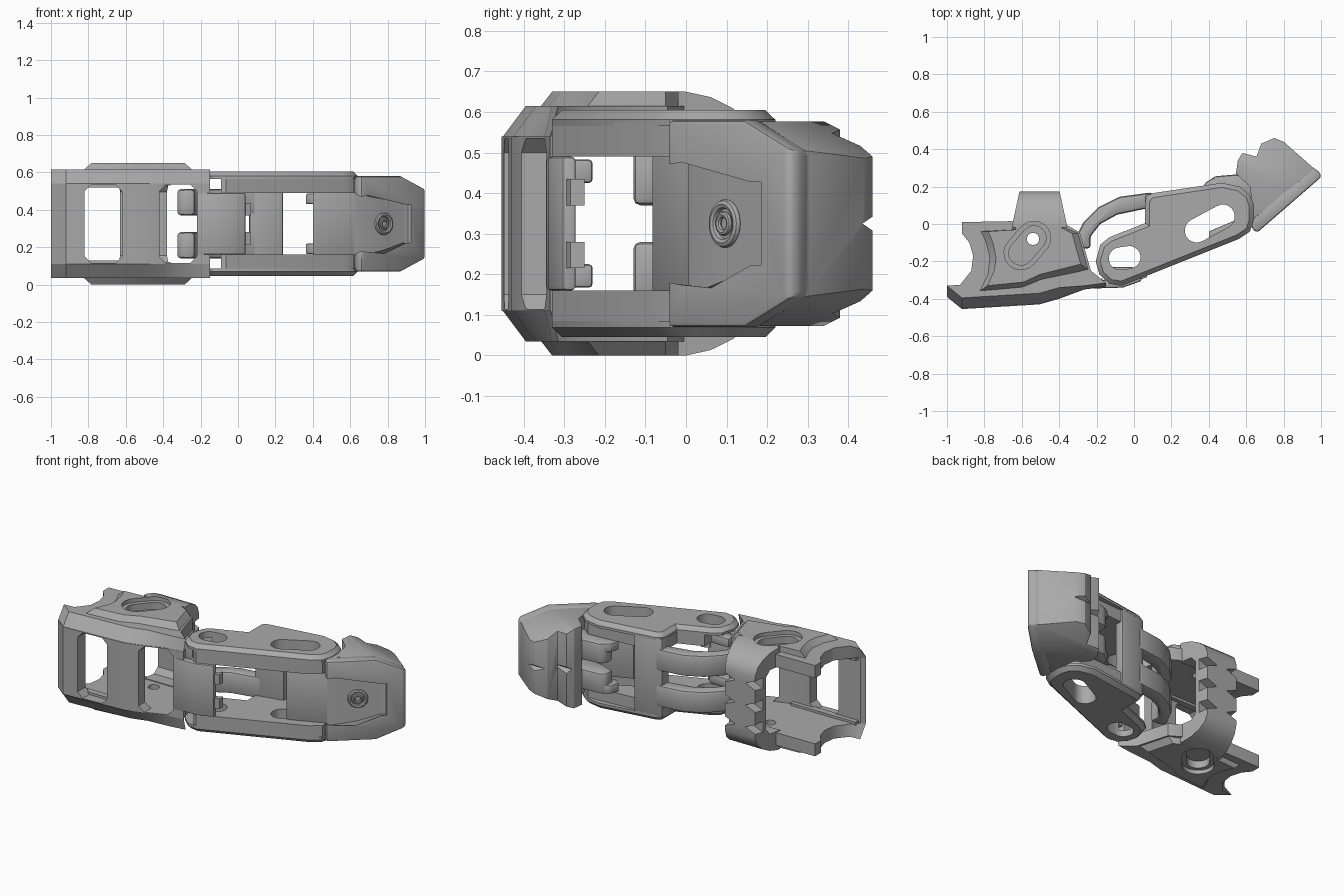
import bpy, bmesh, math
from mathutils import Vector

if "Cube" in bpy.data.objects:
    bpy.data.objects.remove(bpy.data.objects["Cube"])

MID = 0.325  # height of the symmetry plane
grey = bpy.data.materials.new("satin grey")
grey.use_nodes = True
grey.diffuse_color = (0.4, 0.4, 0.4, 1)
grey.node_tree.nodes["Principled BSDF"].inputs["Base Color"].default_value = (0.4, 0.4, 0.4, 1)

# Extrusion along z, y or x: outline (a, b) and depth c to model axes
AXES = {'z': lambda a, b, c: (a, b, c), 'y': lambda a, b, c: (a, c, b), 'x': lambda a, b, c: (c, a, b)}


def activate(ob):
    bpy.ops.object.select_all(action='DESELECT')
    ob.select_set(True)
    bpy.context.view_layer.objects.active = ob


def modify(ob, kind, **settings):
    """Add a modifier and apply it."""
    activate(ob)
    mod = ob.modifiers.new(kind.title(), kind)
    for key, value in settings.items():
        setattr(mod, key, value)
    bpy.ops.object.modifier_apply(modifier=mod.name)


def finish(ob, angle=32):
    activate(ob)
    bpy.ops.object.shade_smooth_by_angle(angle=math.radians(angle))


def prism(name, pts, z0, z1, cap=0, soft=0, mirror=False, axis='z', tweak=None):
    """Extrude an outline; cap chamfers the top rim, soft rounds all sharp edges."""
    bm = bmesh.new()
    low = [bm.verts.new((x, y, z0)) for x, y in pts]
    high = [bm.verts.new((x, y, z1)) for x, y in pts]
    bm.faces.new(low)
    top = bm.faces.new(high)
    for i in range(len(pts)):
        j = (i + 1) % len(pts)
        bm.faces.new((low[i], low[j], high[j], high[i]))
    bm.normal_update()
    bmesh.ops.recalc_face_normals(bm, faces=bm.faces)
    if cap:
        bmesh.ops.bevel(bm, geom=top.edges[:], offset=cap, segments=1, affect='EDGES', clamp_overlap=True)
    for v in bm.verts:
        v.co = Vector(AXES[axis](*v.co))
    if tweak:
        tweak(bm)
    bm.normal_update()
    bmesh.ops.recalc_face_normals(bm, faces=bm.faces)
    mesh = bpy.data.meshes.new(name)
    bm.to_mesh(mesh)
    bm.free()
    mesh.materials.append(grey)
    ob = bpy.data.objects.new(name, mesh)
    ob.location.z = MID
    bpy.context.collection.objects.link(ob)
    if soft:
        modify(ob, 'BEVEL', width=soft, segments=2, limit_method='ANGLE', angle_limit=math.radians(35))
    if mirror:
        modify(ob, 'MIRROR', use_axis=(False, False, True))
    finish(ob)
    return ob


def cut(ob, *cutters):
    for c in cutters:
        modify(ob, 'BOOLEAN', operation='DIFFERENCE', solver='EXACT', object=c)
    finish(ob)


def discard(*cutters):
    for c in cutters:
        bpy.data.objects.remove(c)


def slot(a, b, r, n=10):
    """Outline of a round-ended slot from a to b."""
    a, b = Vector(a), Vector(b)
    base = math.atan2(b.y - a.y, b.x - a.x) + math.pi / 2
    arc = [(c, base + s + math.pi * i / n) for c, s in ((a, 0), (b, math.pi)) for i in range(n + 1)]
    return [(c.x + r * math.cos(t), c.y + r * math.sin(t)) for c, t in arc]


def box(x0, x1, y0, y1):
    return [(x0, y0), (x1, y0), (x1, y1), (x0, y1)]


def rounded(x0, x1, h, r):
    return [(x0 + r, -h), (x1 - r, -h), (x1, r - h), (x1, h - r),
            (x1 - r, h), (x0 + r, h), (x0, h - r), (x0, r - h)]


# Base segment: front wall with two windows
front_edge = [(-.15, -.335), (-.265, -.35), (-.4, -.4), (-.505, -.43), (-.92, -.455), (-1, -.39)]
wall = prism("base_front_wall", front_edge + [(-.975, -.37), (-.5, -.365), (-.28, -.295), (-.17, -.29)],
             -.215, .215)
windows = [prism("window", rounded(x, x + .2, .21, .035), -.6, -.2, axis='y') for x in (-.82, -.42)]
cut(wall, *windows)
discard(*windows)
prism("base_inner_ledge", box(-.96, -.5, -.38, -.34), .195, .215, mirror=True)


# Side plates with a chamfer sloping into the front wall
def slope_front(bm):
    for v in bm.verts:
        if v.co.z > .28 and v.co.y < -.331:
            v.co.y += .06 if v.co.y < -.36 else .02


sides = prism("base_side_plates", front_edge + [
    (-.93, -.325), (-.87, -.25), (-.86, -.17), (-.88, -.1), (-.92, -.05), (-.92, .01),
    (-.66, .015), (-.36, -.005), (-.29, -.045), (-.23, -.25)],
    .21, .29, mirror=True, tweak=slope_front)


# Rear band wrapping around the back, with knuckle notches
def narrow_back(bm):
    for v in bm.verts:
        v.co.x = -.505 + (v.co.x + .505) * (1 - 1.5 * max(0, v.co.y))


half_band = [(-.02, .205), (-.02, .325), (0, .325), (.06, .312), (.115, .285), (.155, .25), (.175, .2)]
half_inner = [(.09, .17), (.06, .205)]
profile = half_band + [(y, -z) for y, z in reversed(half_band)]
profile += [(y, -z) for y, z in reversed(half_inner)] + half_inner
band = prism("base_rear_band", profile, -.65, -.36, axis='x', tweak=narrow_back)
notches = [prism("notch", [(x, z - .045), (x + d, z), (x, z + .045)], .115, .3, axis='y')
           for x, d in ((-.36, -.11), (-.65, .11)) for z in (-.14, 0, .14)]
cut(band, *notches)
discard(*notches)


# Raised side pads with sloping flanks and a recessed slot
def slope_pad(bm):
    for v in bm.verts:
        if v.co.z > .3 and v.co.y < -.015:
            v.co.x = -.53 + (v.co.x + .53) * .83
            v.co.y += .035 if v.co.y < -.22 else 0


pads = prism("base_side_pads", [
    (-.83, -.04), (-.65, -.03), (-.645, 0), (-.365, 0), (-.36, -.02), (-.29, -.05), (-.235, -.25),
    (-.5, -.305), (-.6, -.345), (-.835, -.365), (-.79, -.28), (-.78, -.18), (-.8, -.1)],
    .28, .325, mirror=True, tweak=slope_pad)
for r, z in ((.09, .3), (.065, .255)):
    recess = prism("recess", slot((-.605, -.155), (-.535, -.075), r), z, .4, mirror=True)
    for part in (pads, sides, band):
        cut(part, recess)
    discard(recess)
hole = prism("hole", slot((-.541, -.08), (-.539, -.08), .032), -.5, .5)
cut(pads, hole)
cut(sides, hole)
discard(hole)

# Hinge tongue of the base and its ears
prism("hinge_tongue", [(-.22, -.345), (-.06, -.34), (.04, -.305), (.04, -.27), (-.06, -.295), (-.22, -.3)],
      -.165, .165, soft=.01)
prism("hinge_ears", box(-.14, 0, -.3, -.23), .1, .158, soft=.01, mirror=True)
prism("hinge_tabs", [(.02, -.3), (.07, -.285), (.07, -.25), (.02, -.27)], .045, .11, mirror=True)

# Middle segment: two slotted side plates
outline = [(-.205, -.2), (-.185, -.27), (-.13, -.32), (-.065, -.33), (.56, -.08), (.62, -.04),
           (.64, .02), (.64, .1), (.62, .155), (.565, .2), (.47, .22), (.1, .165), (.072, .15),
           (.06, .12), (.06, .005), (-.13, -.07), (-.18, -.11)]
plates = prism("middle_side_plates", outline, .24, .28, cap=.024, mirror=True)
inner = prism("middle_inner_plates", [
    (-.09, -.32), (-.065, -.33), (.56, -.08), (.62, -.03), (.62, .14), (.56, .19), (.1, .16),
    (.065, .12), (.065, .0), (-.09, -.06)], .165, .25, mirror=True)
slots = [prism("slot", slot(a, b, r), -.5, .5) for a, b, r in (
    ((-.075, -.185), (-.025, -.178), .06), ((.335, -.035), (.475, .04), .064))]
for part in (plates, inner):
    cut(part, *slots)
discard(*slots)

# Back panel and the two curved straps reaching into the base
prism("middle_back_panel", [(.06, .085), (.24, .12), (.24, .185), (.1, .165), (.06, .155)],
      -.25, .25, soft=.01)
prism("middle_straps", [
    (.1, .17), (-.08, .145), (-.19, .09), (-.27, .01), (-.305, -.06), (-.33, -.1), (-.3, -.13),
    (-.23, -.13), (-.235, -.07), (-.18, 0), (-.09, .05), (.1, .09)],
    .045, .185, soft=.018, mirror=True)


# Fingertip: flanks taper towards the end
def taper(bm):
    for s in (-1, 1):
        bmesh.ops.bisect_plane(bm, geom=bm.verts[:] + bm.edges[:] + bm.faces[:], clear_outer=True,
                               plane_co=(1, .26, .185 * s), plane_no=Vector((.2175, .372, s)).normalized())
        bmesh.ops.holes_fill(bm, edges=[e for e in bm.edges if e.is_boundary])


def narrow_end(bm):
    for v in bm.verts:
        if v.co.x > .8:
            v.co.z *= .6


dish = prism("dish", [(.35, -.25), (.8, -.1), (.95, .17), (.91, .195), (.88, .18), (.78, .095),
                      (.66, .022), (.35, -.11)], -.17, .17, tweak=narrow_end)
front = prism("tip_front_shell", [(.66, -.045), (1, .25), (.995, .275), (.955, .305), (.62, .015), (.635, -.03)],
              -.255, .255, tweak=taper, soft=.012)
back = prism("tip_back_shell", [
    (.64, .03), (.965, .295), (.8, .44), (.75, .46), (.68, .43), (.655, .36), (.58, .38),
    (.555, .34), (.545, .27), (.62, .2)], -.252, .252, tweak=taper, soft=.012)
grooves = [prism("groove", [(y, 0), (y + .1, .07), (y + .1, -.07)], x0, x1, axis='x')
           for y, x0, x1 in ((.435, .66, .9), (.35, .5, .66))]
cut(front, dish)
cut(back, dish, *grooves)
discard(dish, *grooves)

# Dish floor that continues as the knuckle wall, and the rear knuckles
prism("tip_knuckle_wall", [(.4, -.085), (.66, .024), (.74, .075), (.74, .12), (.6, .045), (.4, -.04)],
      -.168, .168, soft=.006)
prism("tip_rear_knuckles", [(.4, .17), (.4, .23), (.43, .255), (.55, .265), (.66, .22), (.64, .12), (.5, .13)],
      .03, .16, soft=.015, mirror=True)
prism("tip_knuckle_ears", [(.36, .16), (.38, .22), (.42, .245), (.5, .24), (.5, .14), (.4, .13)],
      .105, .162, soft=.01, mirror=True)

# Round fastener set in the dish
OUT = Vector((.6, -.8, 0))
for name, radius, thick in (("fastener_ring", .06, .012), ("fastener_head", .03, .008)):
    bpy.ops.mesh.primitive_torus_add(major_radius=radius - thick, minor_radius=thick,
                                     major_segments=28, minor_segments=8)
    ring = bpy.context.object
    ring.name = name
    ring.location = Vector((.78, .097, MID)) + OUT * (.012 - thick)
    ring.rotation_euler = OUT.to_track_quat('Z', 'Y').to_euler()
    ring.data.materials.append(grey)
    finish(ring)
